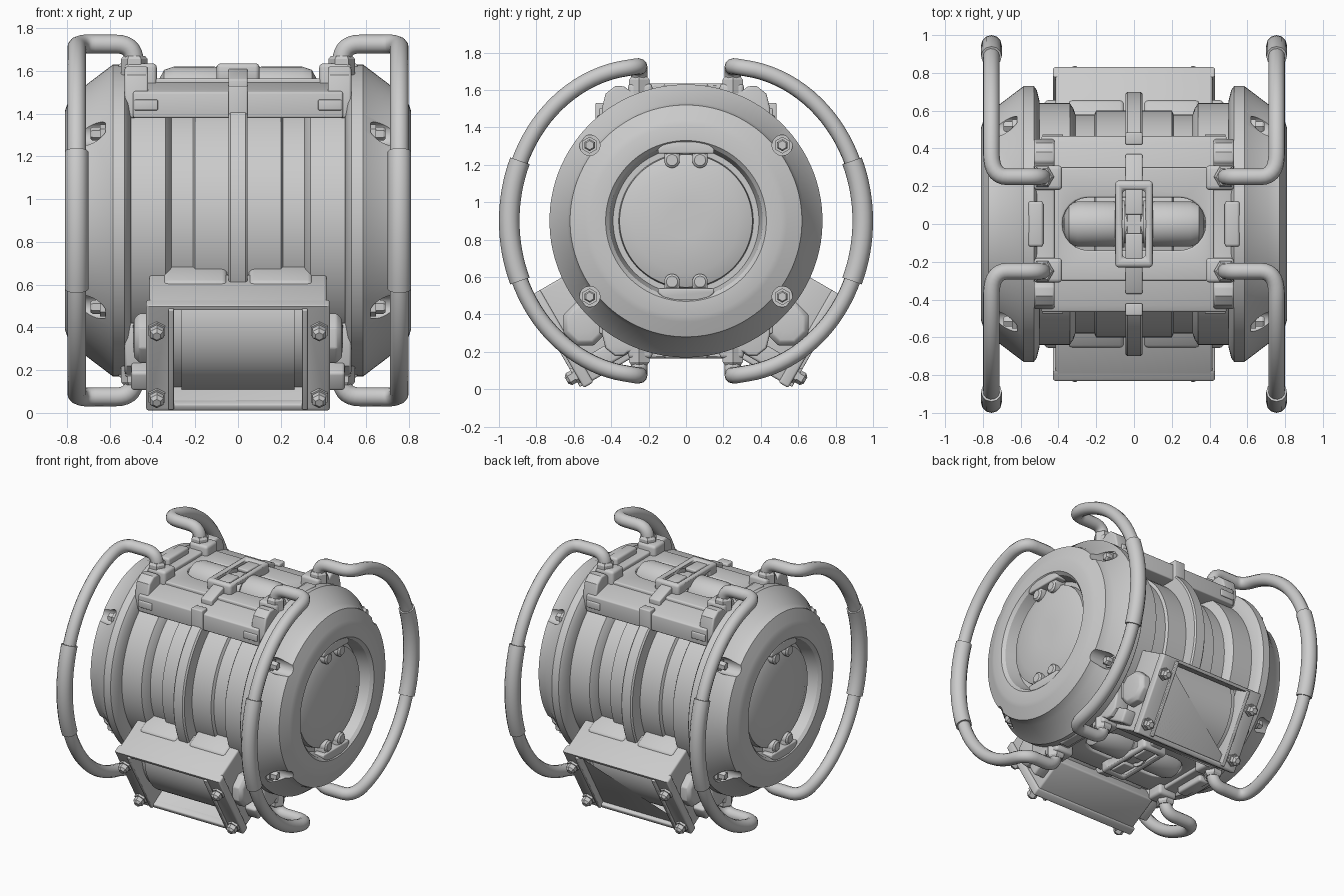
import bpy, bmesh, math
from mathutils import Matrix, Vector

if "Cube" in bpy.data.objects:
    bpy.data.objects.remove(bpy.data.objects["Cube"])

# All parts are modelled around the drum axis (along x), which sits at z = 0.9
H = 0.9
TILT = Matrix.Rotation(math.radians(30), 4, 'X')
UP = Matrix.Rotation(math.radians(-90), 4, 'Y')
OUT = Matrix.Rotation(math.radians(-90), 4, 'Z')


def loft(rings, M=None):
    bm = bmesh.new()
    vs = [[bm.verts.new(p) for p in r] for r in rings]
    n = len(vs[0])
    for a, b in zip(vs, vs[1:]):
        for i in range(n):
            bm.faces.new((a[i], a[(i + 1) % n], b[(i + 1) % n], b[i]))
    bm.faces.new(vs[0])
    bm.faces.new(vs[-1])
    bmesh.ops.recalc_face_normals(bm, faces=bm.faces)
    if M:
        bm.transform(M)
    return bm


def lathe(prof, n=64, at=(0, 0, 0), M=None):
    """Turn (x, radius) points around the x axis."""
    step = math.tau / n
    T = Matrix.Translation(at) @ (M or Matrix())
    return loft([[(x, r * math.cos((i + .5) * step), r * math.sin((i + .5) * step))
                  for i in range(n)] for x, r in prof], T)


def prism(pts, x0, x1, M=None):
    return loft([[(x, y, z) for y, z in pts] for x in (x0, x1)], M)


def box(x0, x1, y0, y1, z0, z1, M=None):
    return prism([(y0, z0), (y1, z0), (y1, z1), (y0, z1)], x0, x1, M)


def both(pts):
    return pts + [(-y, z) for y, z in reversed(pts)]


def put(name, src, mirror='', bevel=0, cuts=()):
    me = src
    if isinstance(src, bmesh.types.BMesh):
        me = bpy.data.meshes.new(name)
        src.to_mesh(me)
        src.free()
    ob = bpy.data.objects.new(name, me)
    bpy.context.collection.objects.link(ob)
    ob.location.z = H
    helpers = []
    for c in cuts:
        cutter = put('cutter', c)
        cutter.hide_render = True
        m = ob.modifiers.new('cut', 'BOOLEAN')
        m.operation, m.object, m.solver = 'DIFFERENCE', cutter, 'EXACT'
        helpers.append(cutter)
    if bevel:
        m = ob.modifiers.new('bevel', 'BEVEL')
        m.width, m.segments, m.limit_method = bevel, 3, 'ANGLE'
        m.angle_limit = math.radians(40)
    if mirror:
        m = ob.modifiers.new('mirror', 'MIRROR')
        m.use_axis = [a in mirror for a in 'XYZ']
        m.use_mirror_merge = False
    bpy.context.view_layer.update()
    dg = bpy.context.evaluated_depsgraph_get()
    new = bpy.data.meshes.new_from_object(ob.evaluated_get(dg))
    ob.modifiers.clear()
    ob.data = new
    for h in helpers:
        bpy.data.objects.remove(h)
    return ob


def tube(name, pts, r):
    cu = bpy.data.curves.new(name, 'CURVE')
    cu.dimensions, cu.bevel_depth, cu.bevel_resolution, cu.use_fill_caps = '3D', r, 4, True
    sp = cu.splines.new('POLY')
    sp.points.add(len(pts) - 1)
    for p, c in zip(sp.points, pts):
        p.co = (*c, 1)
    tmp = bpy.data.objects.new('path', cu)
    bpy.context.collection.objects.link(tmp)
    bpy.context.view_layer.update()
    me = bpy.data.meshes.new_from_object(tmp.evaluated_get(bpy.context.evaluated_depsgraph_get()))
    bpy.data.objects.remove(tmp)
    put(name, me, 'XY')


def bend(a, b, c, n=7):
    a, b, c = Vector(a), Vector(b), Vector(c)
    return [a * (1 - t)**2 + b * 2 * t * (1 - t) + c * t * t for t in (i / n for i in range(n + 1))]


# Drum with stepped bands and centre ring
half = [(.2, .60), (.21, .58), (.31, .58), (.32, .61), (.34, .64), (.52, .64)]
put('drum', lathe([(-x, r) for x, r in reversed(half)] + half, 96))
put('centre_ring', lathe([(-.045, .55), (-.045, .69), (-.035, .70), (.035, .70), (.045, .69), (.045, .55)], 96))

# End caps with bolt pockets
cap = [(.50, .3), (.50, .65), (.515, .71), (.53, .73), (.585, .73), (.71, .635), (.77, .62), (.80, .54),
       (.81, .51), (.81, .43), (.79, .41), (.70, .39), (.70, .36), (.745, .355), (.775, .28), (.78, .1)]
spots = [(y, z) for y in (-.515, .515) for z in (-.405, .405)]
put('end_cap', lathe(cap, 96), 'X',
    cuts=[lathe([(.62, .055), (.9, .055)], 24, (0, y, z)) for y, z in spots])
put('cap_bolt', lathe([(.60, .045), (.645, .045), (.645, .032), (.68, .032), (.69, .024)], 6, (0, .515, .405)), 'XYZ')

# Retaining clips in the cap recess
clip = both([(.15, .36), (.15, .385), (.12, .41), (.06, .425)])
put('cap_clip', prism(clip, .72, .805), 'XZ', .008)
put('clip_peg', lathe([(.70, .042), (.79, .042), (.80, .03)], 20, (0, .075, .325)), 'XYZ')
put('clip_peg_base', box(.70, .79, .035, .115, .325, .40), 'XYZ', .01)
put('cap_lug', box(.48, .56, -.12, .12, .60, .735), 'XZ', .015)

# Top and bottom frames: end brackets, rails, slotted plate
put('end_bracket', prism(both([(.45, .48), (.45, .60), (.43, .68), (.38, .72), (.33, .72),
                               (.31, .70), (.15, .69)]), .42, .53), 'XZ', .012)
put('rail', prism([(.28, .48), (.465, .48), (.465, .60), (.43, .61), (.28, .65)], -.49, .49), 'YZ', .008)
put('rail_latch', box(.375, .485, .45, .475, .515, .565), 'XYZ', .006)
slot = [(.24 * s + .14 * math.cos(a), .14 * math.sin(a)) for s, a0 in ((1, -90), (-1, 90))
        for a in (math.radians(a0 + 15 * i) for i in range(13))]
put('slotted_plate', box(-.43, .43, -.30, .30, .57, .665), 'Z', .01,
    cuts=[loft([[(x, y, z) for x, y in slot] for z in (.4, .9)])])

# Canister lying in the slot
put('canister', lathe([(.0, .10), (.05, .10), (.05, .125), (.09, .125), (.09, .115), (.11, .12),
                       (.30, .12), (.345, .105), (.37, .06), (.375, .02)], 40, (0, 0, .60)), 'XZ')

# Strap and buckle over the canister
put('strap', prism([(.05, .70), (.05, .725), (.20, .72), (.37, .66), (.37, .60), (.2, .64)], -.045, .045), 'YZ', .008)
put('strap_front', box(-.045, .045, .42, .485, .44, .63), 'YZ', .008)
put('buckle', box(-.10, .10, -.23, .23, .64, .735), 'Z', .02,
    cuts=[box(-.06, .06, -.18, .18, .5, .9), box(-.3, .3, -.14, .14, .5, .705)])

# Handle posts and hex collars
put('handle_post', box(.38, .53, .18, .31, .55, .735), 'XYZ', .02)
put('handle_collar', lathe([(.68, .062), (.755, .062), (.77, .05)], 6, (.485, .25, 0), UP), 'XYZ')

# Four tubular handles with thicker grips


def arc(a0, a1, n):
    return [(.755, .22 + .725 * math.cos(t), .825 * math.sin(t))
            for t in (a0 + (a1 - a0) * i / n for i in range(n + 1))]


mid = arc(1.36, -1.36, 44)
end = bend((.485, .25, .74), (.485, .25, .825), (.57, .25, .825)) + \
    bend((.67, .25, .825), (.755, .25, .83), mid[0])[:-1]
low = [(p[0], p[1], -p[2]) for p in reversed(end)]
tube('handle', [(.485, .25, .68)] + end + mid + low + [(.485, .25, -.68)], .044)
tube('handle_grip', arc(.4, -.4, 16), .055)

# Tilted lower housings, front and back (local -y points outwards)
window = box(-.31, .31, -1.1, -.70, -.465, .045, TILT)
put('housing', box(-.415, .415, -.89, -.62, -.49, .07, TILT), 'Y', .03, cuts=[window])
put('housing_shoulder', box(.05, .35, -.72, -.54, -.40, .08, TILT), 'XY', .025)
put('face_plate', box(-.43, .43, -.92, -.86, -.50, .07, TILT), 'Y', .012,
    cuts=[box(-.31, .31, -1.1, -.70, -.465, .045, TILT)])
put('face_strip', box(.30, .325, -.935, -.80, -.485, .055, TILT), 'XY', .005)
bulge = [(-.55 - .34 * math.cos(a), -.21 + .34 * math.sin(a))
         for a in (math.radians(-48 + 6 * i) for i in range(17))]
put('roller_face', prism(bulge + [(-.65, .045), (-.65, -.465)], -.265, .265, TILT), 'Y')
put('roller_edge', prism([(y + .02, z) for y, z in bulge] + [(-.65, .045), (-.65, -.465)], .255, .315, TILT), 'XY')
for t in (-.42, -.06):
    bolt = lathe([(-.98, .02), (-.965, .036), (-.935, .036), (-.935, .045), (-.91, .045)], 6)
    bolt.transform(TILT @ Matrix.Translation((.38, 0, t)) @ Matrix.Rotation(math.pi / 2, 4, 'Z'))
    put('housing_bolt', bolt, 'XY')
put('housing_knob', lathe([(.38, .125), (.46, .125), (.485, .10), (.49, .05)], 8, (0, -.54, -.55)), 'XY', .008)
put('housing_ear', box(.40, .50, -.80, -.60, -.46, -.36, TILT), 'XY', .015)

# Smooth shading with crisp edges
bpy.ops.object.select_all(action='SELECT')
bpy.context.view_layer.objects.active = bpy.context.scene.objects[0]
bpy.ops.object.shade_smooth_by_angle(angle=math.radians(32))
